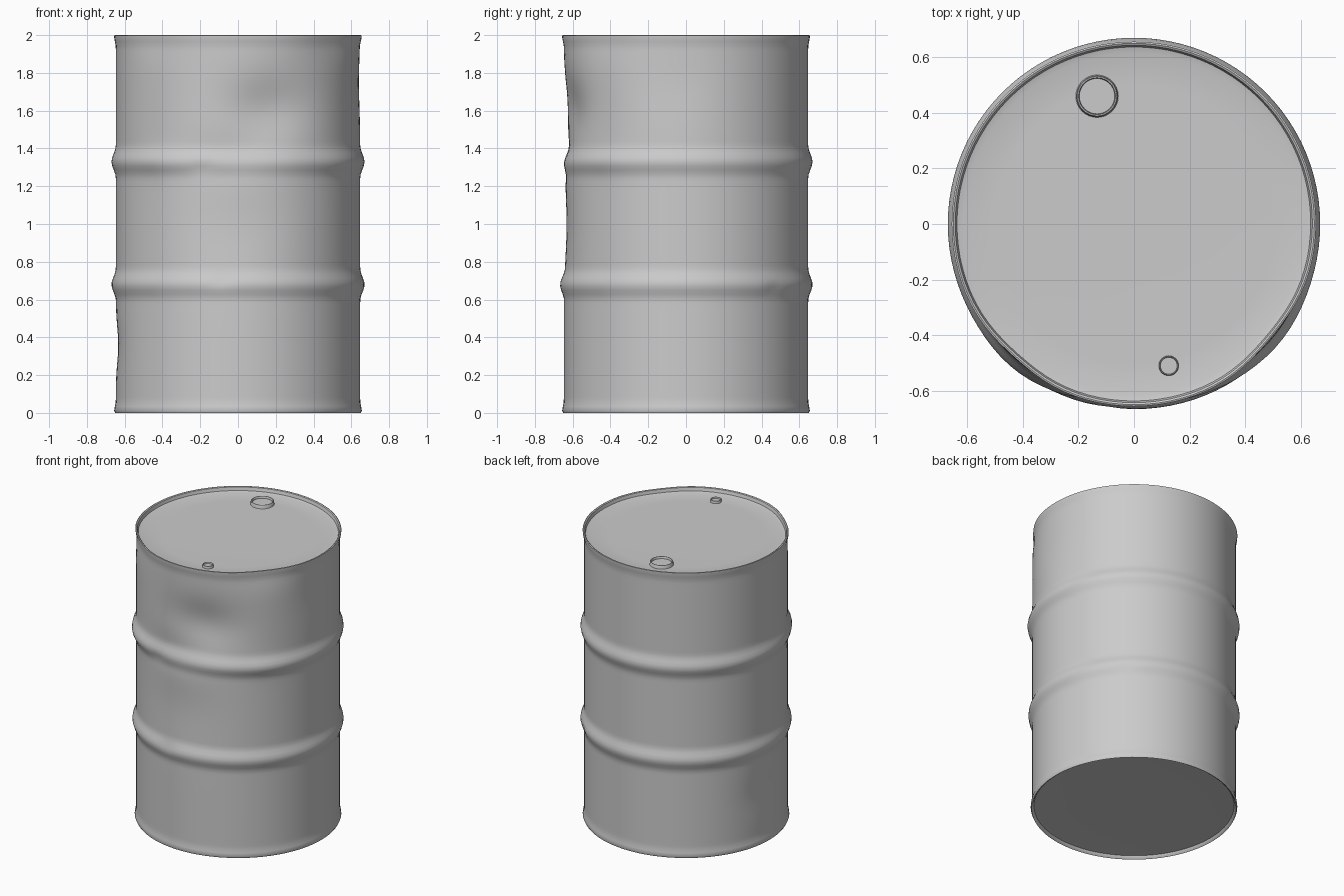
import bpy, bmesh
from math import sin, cos, pi, exp, radians

if "Cube" in bpy.data.objects:
    bpy.data.objects.remove(bpy.data.objects["Cube"])

# angle (deg), height, angular width (rad), height width, depth (negative = bulge)
DENTS = [
    (-76, 1.60, 0.36, 0.17, 0.050),    # large front dent
    (-92, 1.38, 0.35, 0.12, 0.022),
    (-90, 1.00, 0.40, 0.25, 0.016),
    (-5, 1.75, 0.30, 0.18, 0.008),
    (180, 0.36, 0.30, 0.13, 0.014),
    (-132, 2.00, 0.25, 0.12, 0.012),   # rim pushed in
    (-40, 2.00, 0.28, 0.12, 0.016),
    (-130, 1.33, 0.25, 0.08, -0.008),  # hoops pushed out
    (-38, 1.33, 0.25, 0.08, -0.006),
    (-98, 0.70, 0.07, 0.03, 0.008),    # small knocks on the hoops
    (-107, 1.30, 0.06, 0.03, 0.008),
    (45, 0.66, 0.07, 0.03, 0.008),
]


def dent(a, z):
    d = 0
    for deg, z0, wa, wz, depth in DENTS:
        da = (a - radians(deg) + pi) % (2 * pi) - pi
        d += depth * exp(-(da / wa) ** 2 - ((z - z0) / wz) ** 2)
    return d


def lathe(name, profile, segs, center=(0, 0), dented=False):
    """Spin (radius, z) points round z; radius 0 becomes a single pole."""
    bm = bmesh.new()
    rings = []
    for r, z in profile:
        if r == 0:
            rings.append([bm.verts.new((center[0], center[1], z))] * segs)
            continue
        ring = []
        for i in range(segs):
            a = 2 * pi * i / segs
            rr = r - dent(a, z) * (r / 0.66) ** 4 if dented else r
            ring.append(bm.verts.new((center[0] + rr * cos(a), center[1] + rr * sin(a), z)))
        rings.append(ring)
    for p, q in zip(rings, rings[1:]):
        for i in range(segs):
            j = (i + 1) % segs
            bm.faces.new(list(dict.fromkeys((p[i], p[j], q[j], q[i]))))
    bmesh.ops.recalc_face_normals(bm, faces=bm.faces)
    me = bpy.data.meshes.new(name)
    bm.to_mesh(me)
    bm.free()
    ob = bpy.data.objects.new(name, me)
    bpy.context.collection.objects.link(ob)
    bpy.context.view_layer.objects.active = ob
    ob.select_set(True)
    bpy.ops.object.shade_smooth_by_angle(angle=radians(40))
    ob.select_set(False)
    return ob


def wall_radius(z):
    r = 0.647
    for hoop in (0.68, 1.33):
        t = max(0, 1 - abs(z - hoop) / 0.085)
        r += 0.023 * t * t * (3 - 2 * t)
    edge = min(z, 2 - z)
    return r + 0.011 * max(0, 1 - edge / 0.06)


# Drum shell: recessed base, hooped wall, rolled rims and recessed lid
base = [(0, 0.022), (0.3, 0.022), (0.6, 0.022), (0.635, 0.02), (0.643, 0.004), (0.65, 0.0)]
wall = [(wall_radius(z), z) for z in [0.012 + 1.976 * i / 90 for i in range(91)]]
lid = [(0.656, 1.998), (0.65, 2.0), (0.643, 1.996), (0.637, 1.974), (0.615, 1.968),
       (0.5, 1.967), (0.3, 1.966), (0, 1.966)]
lathe("drum_shell", base + wall + lid, 96, dented=True)


# Threaded plugs on the lid: raised collar with sunken cap
def plug(name, center, r, h):
    z = 1.966
    lathe(name, [(r * 1.06, z - 0.004), (r, z + h * 0.3), (r, z + h * 0.85), (r * 0.96, z + h),
                 (r * 0.9, z + h), (r * 0.87, z + h * 0.85), (r * 0.86, z + h * 0.4),
                 (0, z + h * 0.4)], 32, center)


plug("large_bung", (-0.133, 0.46), 0.074, 0.024)
plug("small_bung", (0.125, -0.51), 0.035, 0.018)
